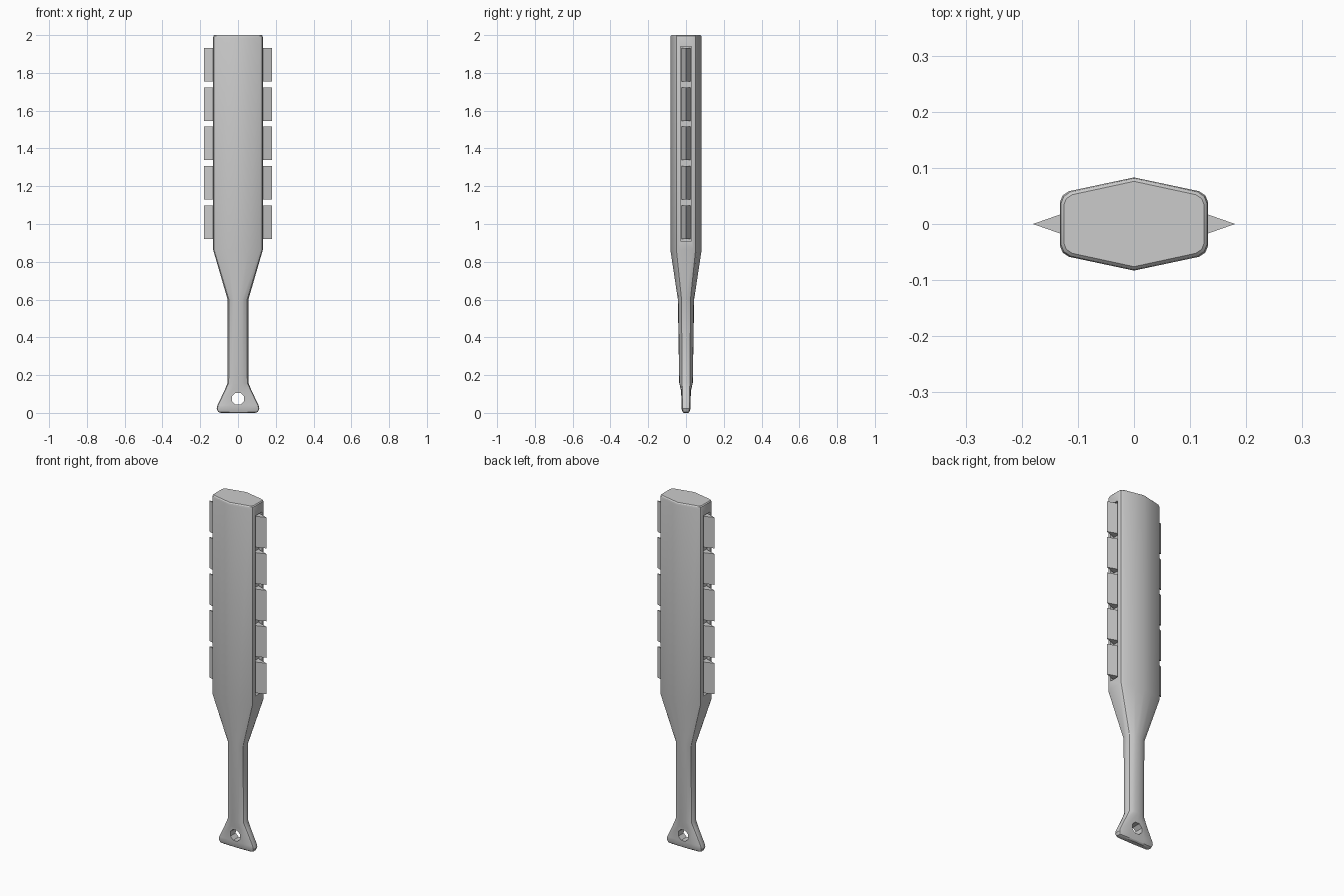
import bpy, bmesh, math

if "Cube" in bpy.data.objects:
    bpy.data.objects.remove(bpy.data.objects["Cube"])


def make_object(name, bm):
    bmesh.ops.recalc_face_normals(bm, faces=bm.faces[:])
    mesh = bpy.data.meshes.new(name)
    bm.to_mesh(mesh)
    bm.free()
    ob = bpy.data.objects.new(name, mesh)
    bpy.context.collection.objects.link(ob)
    return ob


def section(hx, sy, cy, r, bulge):
    """Rounded six-sided outline: half width, side and centre half depth, corner size, roundness."""
    slope = (cy - sy) / hx
    q = [(hx, sy - r), (hx - 0.3 * r, sy - 0.25 * r), (hx - r, sy + slope * r),
         (hx * 0.42, sy + slope * hx * 0.58 + bulge)]
    left = [(-x, y) for x, y in reversed(q)]
    top = q + [(0, cy)] + left
    return top + [(-x, -y) for x, y in top]


# wooden body: z, half width, side half depth, centre half depth, corner, roundness
levels = [
    (0.000, 0.092, 0.010, 0.012, 0.007, 0),
    (0.006, 0.106, 0.017, 0.019, 0.010, 0),
    (0.022, 0.113, 0.021, 0.024, 0.012, 0),
    (0.040, 0.109, 0.021, 0.025, 0.012, 0),
    (0.120, 0.071, 0.022, 0.027, 0.014, 0.001),
    (0.160, 0.055, 0.026, 0.036, 0.020, 0.003),
    (0.600, 0.055, 0.029, 0.043, 0.022, 0.003),
    (0.865, 0.132, 0.055, 0.083, 0.016, 0),
    (1.985, 0.132, 0.055, 0.083, 0.016, 0),
    (1.995, 0.130, 0.053, 0.081, 0.016, 0),
    (2.000, 0.125, 0.049, 0.076, 0.015, 0),
]
bm = bmesh.new()
rings = [[bm.verts.new((x, y, z)) for x, y in section(*p)] for z, *p in levels]
for a, b in zip(rings, rings[1:]):
    for i in range(len(a)):
        j = (i + 1) % len(a)
        bm.faces.new((a[i], a[j], b[j], b[i]))
bm.faces.new(rings[0])
bm.faces.new(rings[-1])
body = make_object("wooden_body", bm)


def cut(target, cutter):
    cutter.hide_render = True
    mod = target.modifiers.new("cut", 'BOOLEAN')
    mod.object = cutter
    mod.operation = 'DIFFERENCE'
    mod.solver = 'EXACT'
    bpy.ops.object.select_all(action='DESELECT')
    bpy.context.view_layer.objects.active = target
    target.select_set(True)
    bpy.ops.object.modifier_apply(modifier=mod.name)
    bpy.data.objects.remove(cutter)


# long edge grooves that hold the blades
for side in (-1, 1):
    bpy.ops.mesh.primitive_cube_add(size=1, location=(side * 0.137, 0, 1.425))
    groove = bpy.context.object
    groove.scale = (0.05, 0.058, 1.03)
    cut(body, groove)

# lanyard hole through the pommel
bpy.ops.mesh.primitive_cylinder_add(vertices=8, radius=0.034, depth=0.3, location=(0, 0, 0.075),
                                    rotation=(math.pi / 2, math.pi / 8, 0))
cut(body, bpy.context.object)

bpy.ops.object.select_all(action='DESELECT')
bpy.context.view_layer.objects.active = body
body.select_set(True)
bpy.ops.object.shade_smooth_by_angle(angle=math.radians(30))

# stone blades along both edges
for side, label in ((-1, "left"), (1, "right")):
    for k in range(5):
        z0 = 0.921 + k * 0.2085
        bm = bmesh.new()
        lo, hi = [[bm.verts.new((side * x, y, z)) for x, y in ((0.109, -0.025), (0.18, 0), (0.109, 0.025))]
                  for z in (z0, z0 + 0.177)]
        bm.faces.new(lo)
        bm.faces.new(hi)
        for i in range(3):
            j = (i + 1) % 3
            bm.faces.new((lo[i], lo[j], hi[j], hi[i]))
        make_object(f"{label}_blade_{k + 1}", bm)
